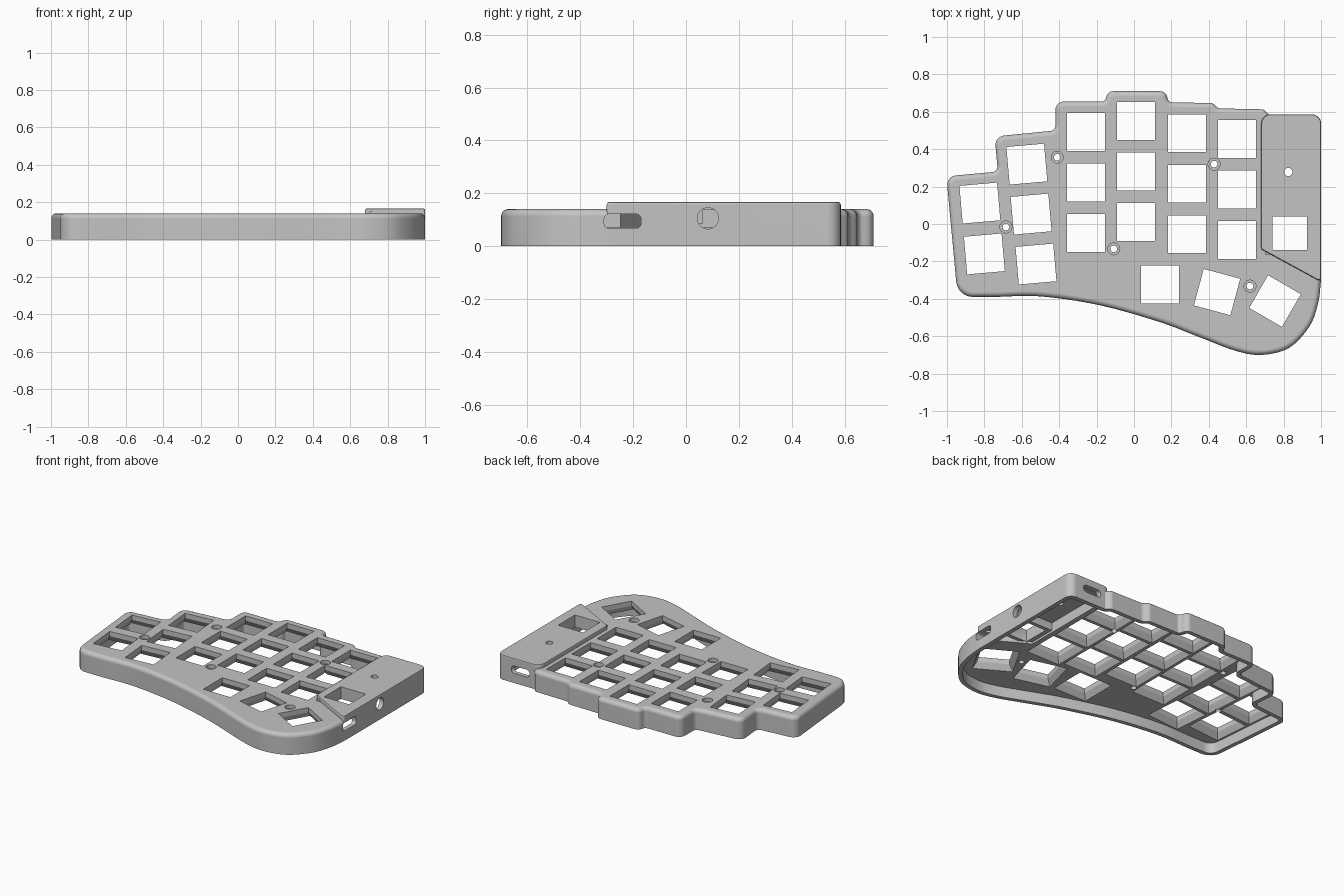
import bpy, bmesh, math
from mathutils import Vector

cube = bpy.data.objects.get("Cube")
if cube:
    bpy.data.objects.remove(cube, do_unlink=True)

GREY = (0.55, 0.55, 0.55, 1)
grey = bpy.data.materials.new("matte grey")
grey.use_nodes = True
grey.diffuse_color = GREY
grey.node_tree.nodes["Principled BSDF"].inputs["Base Color"].default_value = GREY


def fillet(corners, steps=6):
    """Round each (x, y, radius) corner of a closed polygon with an arc."""
    out = []
    n = len(corners)
    for i, (x, y, r) in enumerate(corners):
        p = Vector((x, y))
        if r == 0:
            out.append(p)
            continue
        a = (Vector(corners[i - 1][:2]) - p).normalized()
        b = (Vector(corners[(i + 1) % n][:2]) - p).normalized()
        half = math.acos(a.dot(b)) / 2
        centre = p + (a + b).normalized() * r / math.sin(half)
        start = p + a * r / math.tan(half) - centre
        end = p + b * r / math.tan(half) - centre
        sweep = math.atan2(start.x * end.y - start.y * end.x, start.dot(end))
        for k in range(steps + 1):
            t = sweep * k / steps
            out.append(centre + Vector((start.x * math.cos(t) - start.y * math.sin(t),
                                        start.x * math.sin(t) + start.y * math.cos(t))))
    return out


def spline(pts, steps=5):
    """Smooth curve through the points."""
    v = [Vector(p) for p in pts]
    v = [2 * v[0] - v[1]] + v + [2 * v[-1] - v[-2]]
    out = []
    for i in range(1, len(v) - 2):
        a, b, c, d = v[i - 1:i + 3]
        for k in range(steps):
            t = k / steps
            out.append(0.5 * (2 * b + (c - a) * t + (2 * a - 5 * b + 4 * c - d) * t * t
                              + (3 * b - a - 3 * c + d) * t ** 3))
    return out + [v[-2]]


def inset(pts, d):
    """Offset a counter-clockwise polygon inwards."""
    out = []
    for i, p in enumerate(pts):
        e = (p - pts[i - 1]).normalized()
        f = (pts[(i + 1) % len(pts)] - p).normalized()
        n1, n2 = Vector((-e.y, e.x)), Vector((-f.y, f.x))
        out.append(p + (n1 + n2) * d / (1 + n1.dot(n2)))
    return out


def loft(name, rings):
    """Solid through rings of (points, z), capped at both ends."""
    bm = bmesh.new()
    loops = [[bm.verts.new((p[0], p[1], z)) for p in pts] for pts, z in rings]
    n = len(loops[0])
    for lo, hi in zip(loops, loops[1:]):
        for i in range(n):
            j = (i + 1) % n
            bm.faces.new((lo[i], lo[j], hi[j], hi[i]))
    bm.faces.new(loops[0][::-1])
    bm.faces.new(loops[-1])
    bmesh.ops.recalc_face_normals(bm, faces=bm.faces)
    me = bpy.data.meshes.new(name)
    bm.to_mesh(me)
    bm.free()
    me.materials.append(grey)
    ob = bpy.data.objects.new(name, me)
    bpy.context.collection.objects.link(ob)
    return ob


def combine(target, tool, operation="DIFFERENCE"):
    mod = target.modifiers.new("cut", "BOOLEAN")
    mod.operation, mod.object, mod.solver = operation, tool, "EXACT"
    bpy.context.view_layer.update()
    bpy.context.view_layer.objects.active = target
    bpy.ops.object.modifier_apply(modifier=mod.name)
    bpy.data.objects.remove(tool, do_unlink=True)


def rect(x, y, hx, hy, angle=0):
    c, s = math.cos(math.radians(angle)), math.sin(math.radians(angle))
    return [(x + c * a * hx - s * b * hy, y + s * a * hx + c * b * hy)
            for a, b in ((-1, -1), (1, -1), (1, 1), (-1, 1))]


def circle(x, y, r, n=24):
    return [(x + r * math.cos(math.tau * k / n), y + r * math.sin(math.tau * k / n)) for k in range(n)]


# Case outline: stepped back edge, left side, then the sweeping palm edge
back = [(1, .585, .05), (.72, .585, .015), (.695, .613, .032), (.45, .618, .035),
        (.42, .647, .035), (.185, .65, .025), (.17, .71, .038), (-.14, .71, .038),
        (-.155, .655, .025), (-.42, .655, .045), (-.42, .50, .03), (-.745, .468, .05),
        (-.728, .28, .03), (-1.003, .255, .05), (-.943, -.39, .09)]
palm = [(-.75, -.39), (-.5, -.387), (-.18, -.435), (.14, -.525), (.35, -.605), (.54, -.677),
        (.68, -.70), (.83, -.662), (.94, -.545), (.985, -.42), (.999, -.31)]
outline = fillet(back + [(p.x, p.y, 0) for p in spline(palm)])

TOP, LID, UNDER = .14, .167, .07
R = .027
case = loft("keyboard_case", [(outline, 0)] + [
    (inset(outline, R * (1 - math.cos(a))), TOP - R + R * math.sin(a))
    for a in (math.radians(18 * k) for k in range(6))])

# Raised controller housing at the back right
housing = fillet([(1.001, .586, .05), (.68, .586, .05), (.68, -.135, .015), (1.001, -.31, .014)])
combine(case, loft("housing", [(housing, 0), (housing, LID - .01),
                               (inset(housing, .003), LID - .003),
                               (inset(housing, .01), LID)]), "UNION")

# Hollow underside and the deeper controller bay
cavity = inset(outline, .028)
combine(case, loft("cavity", [(cavity, -.05), (cavity, UNDER)]))
bay = [(.97, .55), (.71, .55), (.71, -.12), (.97, -.265)]
combine(case, loft("bay", [(bay, .03), (bay, .137)]))
frame = rect(.833, -.05, .13, .115)
combine(case, loft("bay_key_frame", [(frame, .085), (frame, .15)]), "UNION")

# Key openings: straight at the top, flaring out underneath
keys = [(-.824, .112, 5), (-.80, -.16, 5), (-.573, .32, 5), (-.55, .053, 5), (-.524, -.214, 5),
        (.139, -.323, 0), (.444, -.364, -15), (.754, -.412, -30)]
for x, y in ((-.257, .492), (.011, .55), (.283, .485), (.551, .455)):
    keys += [(x, y - .27 * k, 0) for k in range(3)]
for x, y, angle in keys:
    small, big = rect(x, y, .101, .101, angle), rect(x, y, .124, .124, angle)
    combine(case, loft("key_cut", [(big, .06), (big, UNDER + .002), (small, .108), (small, .2)]))
hole = rect(.833, -.05, .093, .09)
combine(case, loft("bay_key_cut", [(hole, .05), (hole, .2)]))

# Screw holes with counterbores, and the reset pinhole
for x, y in ((-.41, .357), (-.685, -.016), (-.108, -.133), (.428, .32), (.62, -.332)):
    combine(case, loft("screw_cut", [(circle(x, y, .018), .03), (circle(x, y, .018), .115),
                                     (circle(x, y, .032), .115), (circle(x, y, .032), .2)]))
combine(case, loft("pinhole_cut", [(circle(.825, .278, .022), .1), (circle(.825, .278, .022), .2)]))


# Ports: round jack and switch slot on the side, plug slot on the back
def slot(cx, cz, hx, hz, r):
    return fillet([(cx + hx, cz + hz, r), (cx - hx, cz + hz, r),
                   (cx - hx, cz - hz, r), (cx + hx, cz - hz, r)])


def side_port(name, shape):
    ob = loft(name, [(shape, .94), (shape, 1.05)])
    for v in ob.data.vertices:
        v.co = (v.co.z, v.co.x, v.co.y)
    return ob


def back_port(name, shape):
    ob = loft(name, [(shape, -.65), (shape, -.53)])
    for v in ob.data.vertices:
        v.co = (v.co.x, -v.co.z, v.co.y)
    return ob


combine(case, side_port("jack_cut", circle(.083, .105, .04, 32)))
combine(case, side_port("switch_cut", slot(-.24, .094, .07, .027, .02)))
combine(case, back_port("plug_cut", slot(.825, .09, .068, .025, .022)))

# Smooth the rounded edges and keep the flats flat
bpy.ops.object.select_all(action="DESELECT")
case.select_set(True)
bpy.context.view_layer.objects.active = case
bpy.ops.object.shade_smooth_by_angle(angle=math.radians(30))
weighted = case.modifiers.new("flat_normals", "WEIGHTED_NORMAL")
weighted.keep_sharp = True
